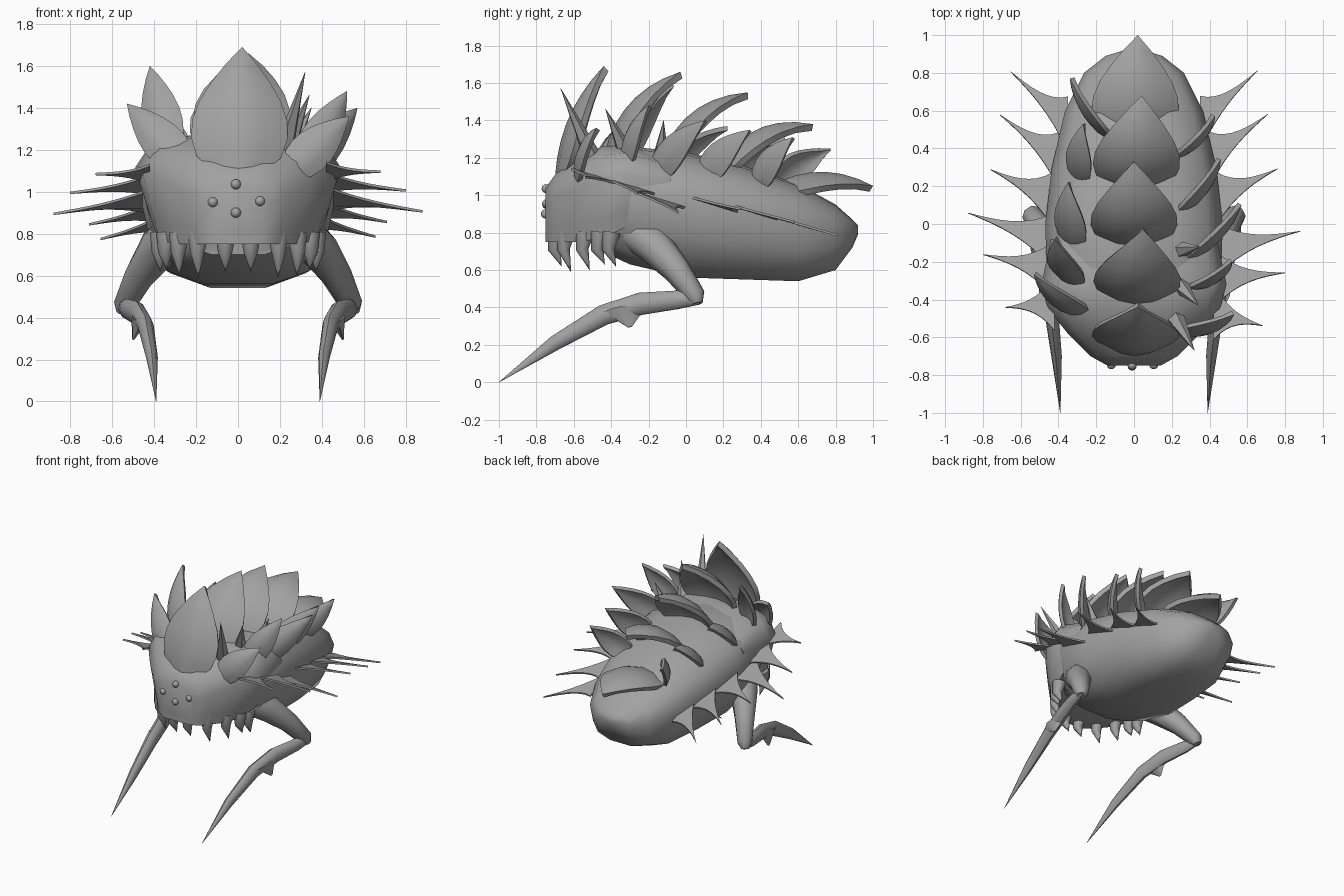
import bpy
import bmesh
from math import cos, sin, pi, radians
from mathutils import Vector

default_cube = bpy.data.objects.get("Cube")
if default_cube:
    bpy.data.objects.remove(default_cube, do_unlink=True)

# Single shell colour
shell_grey = bpy.data.materials.new("shell_grey")
shell_grey.use_nodes = True
grey = (0.36, 0.36, 0.36, 1)
shell_grey.diffuse_color = grey
shell_grey.node_tree.nodes["Principled BSDF"].inputs["Base Color"].default_value = grey


def finish(bm, name, angle=40):
    """Turn a bmesh into a smooth shaded object with sharp edges kept."""
    bmesh.ops.remove_doubles(bm, verts=bm.verts, dist=0.0005)
    bmesh.ops.recalc_face_normals(bm, faces=bm.faces)
    mesh = bpy.data.meshes.new(name)
    bm.to_mesh(mesh)
    bm.free()
    mesh.shade_smooth()
    mesh.set_sharp_from_angle(angle=radians(angle))
    mesh.materials.append(shell_grey)
    obj = bpy.data.objects.new(name, mesh)
    bpy.context.collection.objects.link(obj)
    return obj


def bridge(bm, rings):
    """Join closed rings of points into a capped skin."""
    loops = [[bm.verts.new(p) for p in ring] for ring in rings]
    n = len(loops[0])
    for a, b in zip(loops, loops[1:]):
        for i in range(n):
            j = (i + 1) % n
            bm.faces.new((a[i], a[j], b[j], b[i]))
    bm.faces.new(loops[0])
    bm.faces.new(loops[-1])


def sheet(bm, rows, thickness):
    """Join open rows of points into a plate of the given thickness."""
    rows = [[bm.verts.new(p) for p in row] for row in rows]
    for a, b in zip(rows, rows[1:]):
        for i in range(len(a) - 1):
            bm.faces.new((a[i], a[i + 1], b[i + 1], b[i]))
    bmesh.ops.remove_doubles(bm, verts=bm.verts, dist=0.0005)
    bmesh.ops.solidify(bm, geom=bm.faces[:], thickness=thickness)


def hull(name, section, stations):
    """Loft a mirrored half section along y: (y, bottom, top, half width)."""
    outline = section + [(-u, v) for u, v in section[-2:0:-1]]
    bm = bmesh.new()
    bridge(bm, [[(u * w, y, lo + v * (hi - lo)) for u, v in outline]
                for y, lo, hi, w in stations])
    return finish(bm, name, 62)


def tube(name, path, radii, sides=8, flat=1):
    """Sweep a tapering section along a path, flattened sideways by flat."""
    path = [Vector(p) for p in path]
    rings = []
    for i, p in enumerate(path):
        along = path[min(i + 1, len(path) - 1)] - path[max(i - 1, 0)]
        a = along.cross(Vector((1, 0.05, 0.1))).normalized()
        b = along.cross(a).normalized() * flat
        rings.append([p + radii[i] * (a * cos(2 * pi * k / sides) + b * sin(2 * pi * k / sides))
                      for k in range(sides)])
    bm = bmesh.new()
    bridge(bm, rings)
    return finish(bm, name, 50)


def leaf(name, base, tip, facing, half_width, bulge=0.04, thickness=0.03):
    """Pointed, arched plate whose convex side looks along facing."""
    base, tip = Vector(base), Vector(tip)
    axis = (tip - base).normalized()
    normal = Vector(facing)
    normal = (normal - axis * normal.dot(axis)).normalized()
    side = axis.cross(normal)
    widths = (0.5, 0.88, 1, 0.98, 0.84, 0.61, 0.33, 0)
    rows = []
    for i, w in enumerate(widths):
        t = i / (len(widths) - 1)
        mid = base.lerp(tip, t) + normal * bulge * 4 * t * (1 - t)
        rows.append([mid + (side * s - normal * 0.35 * s * s) * w * half_width
                     for s in (-1, -0.5, 0, 0.5, 1)])
    bm = bmesh.new()
    sheet(bm, rows, thickness)
    return finish(bm, name)


def spine_blade(name, root, tip):
    """Thin flat spine whose flared foot merges with its neighbours."""
    root, tip = Vector(root), Vector(tip)
    spread = Vector((0, 1, -0.3))
    rows = []
    for i in range(9):
        t = i / 8
        half = 0.035 * (1 - t) + 0.11 * (1 - t) ** 3
        mid = root.lerp(tip, t)
        rows.append([mid - spread * half, mid + spread * half])
    bm = bmesh.new()
    sheet(bm, rows, 0.012)
    return finish(bm, name)


# Body and head
hull("body",
     [(0, 0), (0.35, 0), (0.74, 0.1), (0.9, 0.32), (1, 0.65), (0.84, 0.87), (0.48, 0.98), (0, 1)],
     [(-0.45, 0.7, 1.2, 0.36), (-0.3, 0.63, 1.26, 0.46), (0, 0.56, 1.23, 0.47),
      (0.3, 0.55, 1.16, 0.435), (0.6, 0.54, 1.06, 0.365), (0.8, 0.6, 0.95, 0.265),
      (0.89, 0.72, 0.87, 0.15), (0.92, 0.79, 0.84, 0.05)])
hull("head",
     [(0, 0), (0.45, 0), (0.82, 0), (0.88, 0.2), (1, 0.65), (0.85, 0.9), (0.45, 1), (0, 1)],
     [(-0.75, 0.75, 1.04, 0.14), (-0.7, 0.75, 1.11, 0.23), (-0.58, 0.75, 1.2, 0.35),
      (-0.45, 0.77, 1.26, 0.455), (-0.32, 0.83, 1.27, 0.49), (-0.08, 0.88, 1.19, 0.44)])

# Large plates along the back: base y, z, tip x, y, z, bulge
spine = [(-0.7, 1.1, 0.02, -0.44, 1.69, 0.06), (-0.44, 1.2, 0.05, -0.03, 1.66, 0.09),
         (-0.14, 1.18, 0, 0.33, 1.55, 0.1), (0.16, 1.12, 0.04, 0.68, 1.38, 0.11),
         (0.42, 1.03, 0.02, 1, 1.05, 0.085)]
for i, (y, z, tx, ty, tz, bulge) in enumerate(spine):
    leaf(f"back_plate_{i + 1}", (0, y, z), (tx, ty, tz), (0, -1, 1), 0.23, bulge, 0.035)

# Smaller leaf plates on both flanks: base, tip, facing, half width
flank = [((-0.25, -0.52, 1.12), (-0.53, -0.27, 1.42), (-0.3, -1, 0.4), 0.1),
         ((-0.33, -0.33, 1.2), (-0.42, -0.08, 1.6), (-0.4, -0.8, 0.5), 0.1),
         ((-0.33, -0.13, 1.15), (-0.35, 0.22, 1.37), (-0.5, 0, 1), 0.095),
         ((-0.3, 0.22, 1.1), (-0.27, 0.53, 1.31), (-0.5, 0, 1), 0.08),
         ((-0.15, 0.45, 1.05), (-0.34, 0.77, 1.25), (-1, -0.5, 0.2), 0.1),
         ((0.25, -0.6, 1.1), (0.53, -0.48, 1.36), (0.2, -1, 0.3), 0.1),
         ((0.32, -0.35, 1.15), (0.52, -0.2, 1.48), (0.5, -1, 0.2), 0.09),
         ((0.3, -0.2, 1.1), (0.57, 0.1, 1.4), (1, -0.8, 0.3), 0.1),
         ((0.26, 0.05, 1.08), (0.46, 0.34, 1.35), (1, -0.8, 0.3), 0.1),
         ((0.24, 0.35, 1.05), (0.43, 0.57, 1.31), (1, -0.8, 0.3), 0.09)]
for i, (base, tip, facing, width) in enumerate(flank):
    leaf(f"flank_plate_{i + 1}", base, tip, facing, width, 0.04, 0.025)

# Loose thorns on the left shoulder
for base, tip in (((0.22, -0.5, 1.2), (0.32, -0.67, 1.57)),
                  ((0.24, -0.32, 1.22), (0.34, -0.43, 1.46)),
                  ((0.24, -0.14, 1.18), (0.35, -0.12, 1.4))):
    tube("shoulder_thorn", (base, tip), (0.05, 0.001), 5)

# Side spines: root and tip
side_spines = {"front": [((0.42, -0.42, 1.09), (0.68, -0.44, 1.09)),
                         ((0.43, -0.24, 1.04), (0.8, -0.16, 1)),
                         ((0.43, -0.09, 0.97), (0.88, 0.06, 0.9))],
               "rear": [((0.43, 0.13, 0.95), (0.76, 0.29, 0.92)),
                        ((0.4, 0.34, 0.91), (0.71, 0.58, 0.85)),
                        ((0.35, 0.53, 0.86), (0.655, 0.81, 0.78))]}

for side, label in ((1, "left"), (-1, "right")):
    for row, spines in side_spines.items():
        shift = -0.1 if side > 0 and row == "front" else 0
        for (rx, ry, rz), (tx, ty, tz) in spines:
            spine_blade(f"{label}_{row}_spine", (side * rx, ry + shift / 2, rz),
                        (side * tx, ty + shift, tz))

    # Front leg
    tube(f"{label}_thigh", [(side * x, y, z) for x, y, z in
         ((0.3, -0.27, 0.8), (0.38, -0.17, 0.73), (0.47, -0.05, 0.6), (0.54, 0.05, 0.46),
          (0.55, 0.06, 0.42))], (0.1, 0.1, 0.075, 0.055, 0.03))
    tube(f"{label}_shin", [(side * x, y, z) for x, y, z in
         ((0.55, 0.07, 0.45), (0.53, -0.05, 0.44), (0.48, -0.24, 0.42), (0.44, -0.44, 0.36),
          (0.41, -0.7, 0.21), (0.39, -1, 0))], (0.035, 0.05, 0.06, 0.055, 0.04, 0.001),
         flat=0.7)
    tube(f"{label}_shin_spur", [(side * 0.47, -0.32, 0.4), (side * 0.5, -0.3, 0.295)],
         (0.12, 0.012), 6, 0.35)

    # Teeth along the jaw
    for x, y, z in ((0.06, -0.69, 0.62), (0.19, -0.64, 0.59), (0.28, -0.54, 0.6),
                    (0.34, -0.46, 0.63), (0.37, -0.4, 0.62)):
        tube(f"{label}_tooth", [(side * x, y, 0.8), (side * x * 1.02, y - 0.015, 0.71),
                                (side * x, y + 0.025, z)], (0.05, 0.034, 0.001), 8)

# Four bead eyes
for x, y, z in ((-0.01, -0.748, 1.035), (-0.12, -0.745, 0.95), (0.105, -0.745, 0.955),
                (-0.01, -0.752, 0.9)):
    bm = bmesh.new()
    bmesh.ops.create_uvsphere(bm, u_segments=12, v_segments=8, radius=0.024)
    bmesh.ops.translate(bm, verts=bm.verts, vec=(x, y, z))
    finish(bm, "eye", 60)
